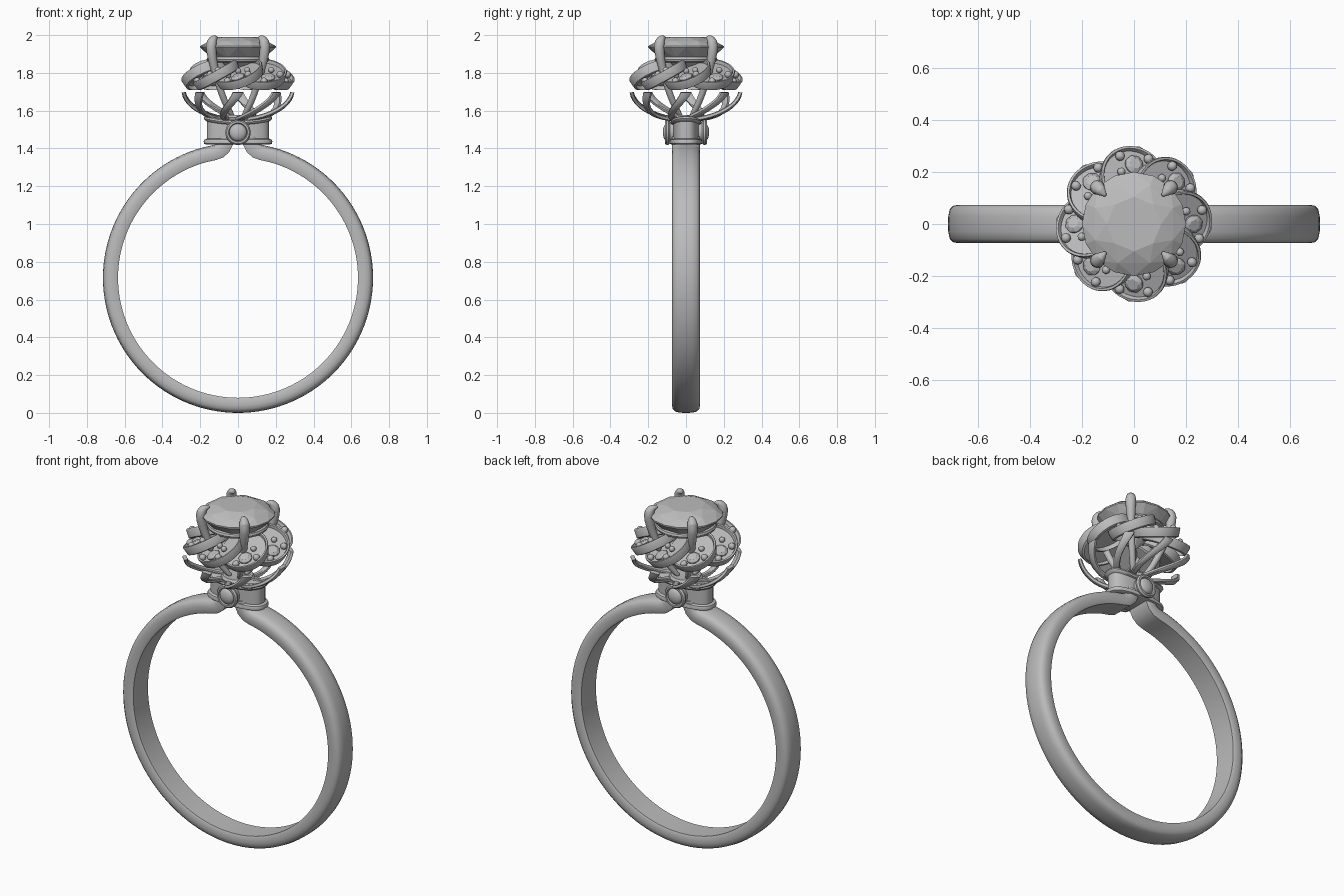
import bpy, bmesh, math
from math import sin, cos, pi, radians
from mathutils import Vector, Matrix

if "Cube" in bpy.data.objects:
    bpy.data.objects.remove(bpy.data.objects["Cube"])

metal = bpy.data.materials.new("silver_grey")
metal.diffuse_color = (0.5, 0.5, 0.5, 1)
metal.use_nodes = True
metal.node_tree.nodes["Principled BSDF"].inputs["Base Color"].default_value = metal.diffuse_color


def finish(name, bm, smooth=True, subsurf=0):
    bmesh.ops.recalc_face_normals(bm, faces=bm.faces)
    me = bpy.data.meshes.new(name)
    bm.to_mesh(me)
    bm.free()
    me.materials.append(metal)
    if smooth:
        me.shade_smooth()
        me.set_sharp_from_angle(angle=radians(40))
    ob = bpy.data.objects.new(name, me)
    bpy.context.collection.objects.link(ob)
    if subsurf:
        m = ob.modifiers.new("rounding", 'SUBSURF')
        m.levels = m.render_levels = subsurf
    return ob


def loft(bm, rings, loop=False):
    """Skin a list of closed point rings; cap the ends unless looped."""
    vs = [[bm.verts.new(p) for p in r] for r in rings]
    n = len(vs[0])
    pairs = list(zip(vs, vs[1:])) + ([(vs[-1], vs[0])] if loop else [])
    for a, b in pairs:
        for i in range(n):
            bm.faces.new((a[i], a[(i + 1) % n], b[(i + 1) % n], b[i]))
    if not loop:
        bm.faces.new(vs[0])
        bm.faces.new(vs[-1])


def circle(r, z, n, phase=0.0):
    return [Vector((r * cos(2 * pi * i / n + phase), r * sin(2 * pi * i / n + phase), z))
            for i in range(n)]


def lathe(bm, profile, n=32, loop=True, mat=Matrix()):
    """Revolve (r, z) points about local z."""
    loft(bm, [[mat @ p for p in circle(r, z, n)] for r, z in profile], loop)


def hull(bm, pts):
    vs = [bm.verts.new(p) for p in pts]
    bmesh.ops.convex_hull(bm, input=vs)


def torus_profile(R, r, z, n=8):
    return [(R + r * cos(2 * pi * i / n), z + r * sin(2 * pi * i / n)) for i in range(n)]


# Band: domed section swept round the finger, ends curling up to the middle
C, R = 0.715, 0.675
end = [(0.062, 1.46), (0.066, 1.43), (0.078, 1.405), (0.10, 1.386), (0.125, 1.378)]
arc = [(R * sin(radians(a)), C + R * cos(radians(a))) for a in range(15, 346, 3)]
path = [Vector(p) for p in end + arc + [(-x, z) for x, z in reversed(end)]]
section = [(-.068, -.04), (-.073, -.03), (-.074, 0), (-.07, .02), (-.058, .033), (-.03, .039), (0, .04)]
section += [(-y, d) for y, d in reversed(section[:-1])]
rings = []
for i, p in enumerate(path):
    t = (path[min(i + 1, len(path) - 1)] - path[max(i - 1, 0)]).normalized()
    out = Vector((-t.y, t.x))
    rings.append([(p.x + out.x * d, y, p.y + out.y * d) for y, d in section])
bm = bmesh.new()
loft(bm, rings)
finish("band", bm)

# Saddle block with flanges; its top edge dips in the middle
bm = bmesh.new()
levels = [(1.42, .168, .074, 0), (1.425, .18, .084, 0), (1.437, .182, .086, 0), (1.447, .178, .082, 0),
          (1.452, .164, .068, 0), (1.535, .164, .068, .8), (1.54, .176, .078, 1), (1.549, .181, .083, 1),
          (1.558, .178, .08, 1), (1.563, .165, .068, 1)]
rings = []
for z, a, b, dip in levels:
    ring = []
    for i in range(48):
        u = 2 * pi * i / 48
        c, s = cos(u), sin(u)
        x = math.copysign(abs(c) ** 0.75, c)
        y = math.copysign(abs(s) ** 0.75, s)
        ring.append((a * x, b * y, z + dip * (0.022 * x * x - 0.012)))
    rings.append(ring)
loft(bm, rings)
finish("saddle", bm)

# Round bezels with domed studs, front and back
for name, side in (("front", 1), ("back", -1)):
    mat = Matrix.Translation((0, 0, 1.485)) @ Matrix.Rotation(side * pi / 2, 4, 'X')
    bm = bmesh.new()
    lathe(bm, [(.052, 0), (.058, .085), (.066, .092), (.067, .102), (.06, .112), (.05, .112), (.046, .1)],
          32, False, mat)
    finish(name + "_bezel", bm)
    bm = bmesh.new()
    lathe(bm, [(.046 * cos(a), .1 + .023 * sin(a)) for a in (0, .3, .6, .9, 1.2, 1.5)], 32, False, mat)
    finish(name + "_stud", bm)

# Cup at the foot of the basket
bm = bmesh.new()
lathe(bm, [(.05, 1.53), (.085, 1.55), (.09, 1.565), (.08, 1.578), (.05, 1.575)], 32, False)
finish("basket_cup", bm)

# Swirling flat ribs carrying the petals
bm = bmesh.new()
for k in range(8):
    rings = []
    for j in range(13):
        t = j / 12
        f = radians(82) * t
        r, z = .05 + .24 * sin(f), 1.555 + .165 * (1 - cos(f))
        ang = k * pi / 4 + radians(-50) * (1 - t) ** 1.3
        er, et = Vector((cos(ang), sin(ang), 0)), Vector((-sin(ang), cos(ang), 0))
        n = (er * -sin(f) * .8 + Vector((0, 0, 1)) * cos(f)).normalized()
        p = er * r + Vector((0, 0, z))
        w = .014 + .014 * t
        rings.append([p + et * a * w + n * b * .011 for a, b in
                      ((-1, -.6), (-.7, -1), (.7, -1), (1, -.6), (1, .6), (.7, 1), (-.7, 1), (-1, .6))])
    loft(bm, rings)
finish("basket_ribs", bm)

# Overlapping petals, each leaning outward and rising to one side
rims, floors, stones, beads = (bmesh.new() for _ in range(4))
for k in range(8):
    nrm = Vector((.42, -.36, 1)).normalized()
    ux = Vector((1, 0, -.42)).normalized()
    vy = nrm.cross(ux)
    frame = Matrix((ux, vy, nrm)).transposed().to_4x4()
    mat = Matrix.Rotation(k * pi / 4, 4, 'Z') @ Matrix.Translation((.178, 0, 1.812)) @ frame
    lathe(rims, [(.112, -.055), (.124, -.05), (.133, -.006), (.131, 0), (.122, 0), (.119, -.006)], 40, True, mat)
    lathe(floors, [(.12, -.028), (.121, -.018)], 40, False, mat)
    # low faceted stone and its holding beads
    stone = circle(.022, .002, 8) + circle(.038, -.009, 8, pi / 8) + circle(.036, -.02, 8)
    hull(stones, [mat @ (p + Vector((.06, -.005, 0))) for p in stone])
    for u, v, s in ((.085, .055, .019), (.088, -.06, .019), (.02, .05, .016), (.015, -.055, .016), (-.005, 0, .016)):
        bmesh.ops.create_icosphere(beads, subdivisions=2, radius=s,
                                   matrix=mat @ Matrix.Translation((u, v, -.004)))
finish("petal_rims", rims)
finish("petal_floors", floors)
finish("petal_stones", stones, False)
finish("beads", beads)

# Seat ring below the large stone
bm = bmesh.new()
lathe(bm, torus_profile(.15, .016, 1.872), 40)
finish("seat_ring", bm)

# Large brilliant-cut stone
bm = bmesh.new()
hull(bm, circle(.105, 1.99, 8) + circle(.162, 1.97, 8, pi / 8) + circle(.2, 1.942, 16) +
     circle(.2, 1.934, 16) + circle(.15, 1.88, 8, pi / 8) + [Vector((0, 0, 1.75))])
finish("main_stone", bm, False)

# Four claws rising from the cup and closing over the stone
bm = bmesh.new()
claw = [(.03, 1.56, .016), (.10, 1.64, .018), (.15, 1.75, .02), (.186, 1.85, .023), (.202, 1.92, .03),
        (.2, 1.965, .031), (.178, 1.988, .02), (.15, 1.986, .005)]
for k in range(4):
    ang = pi / 4 + k * pi / 2
    er, et = Vector((cos(ang), sin(ang), 0)), Vector((-sin(ang), cos(ang), 0))
    rings = []
    for i, (r, z, s) in enumerate(claw):
        a, b = claw[max(i - 1, 0)], claw[min(i + 1, len(claw) - 1)]
        t = (er * (b[0] - a[0]) + Vector((0, 0, b[1] - a[1]))).normalized()
        n = t.cross(et)
        rings.append([er * r + Vector((0, 0, z)) + (et * cos(q) + n * sin(q)) * s
                      for q in (2 * pi * j / 10 for j in range(10))])
    loft(bm, rings)
finish("claws", bm, True, 1)
